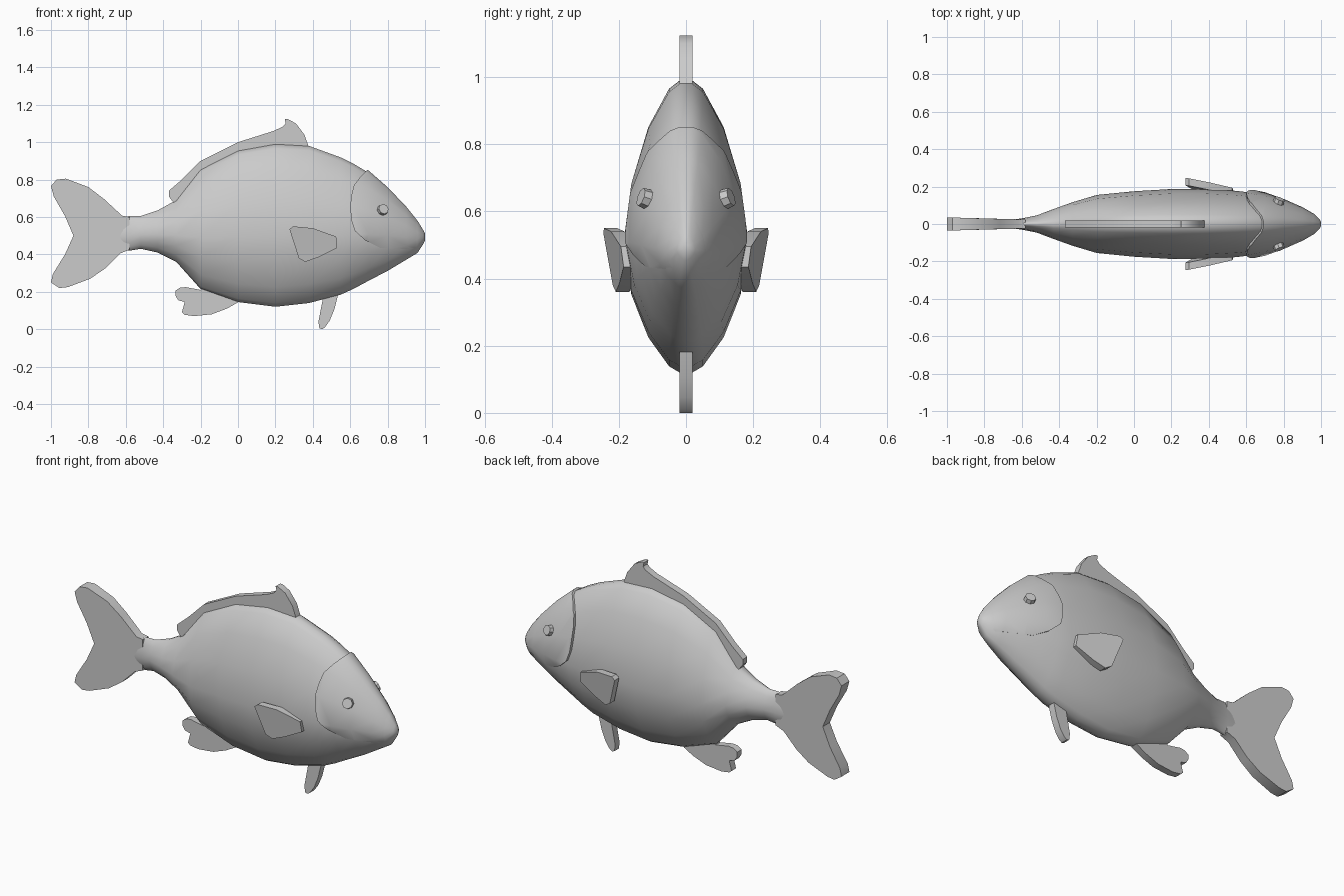
import bpy, bmesh, math
from mathutils import Vector

if "Cube" in bpy.data.objects:
    bpy.data.objects.remove(bpy.data.objects["Cube"])

# Body stations: x, top z, bottom z, half width
STATIONS = [(-.64, .59, .42, .024), (-.58, .605, .42, .034), (-.52, .605, .43, .046),
            (-.43, .635, .41, .08), (-.33, .69, .36, .116), (-.2, .855, .215, .155),
            (0, .955, .145, .175), (.2, .99, .12, .187), (.38, .98, .14, .187),
            (.55, .918, .185, .177), (.62, .883, .217, .168), (.7, .835, .26, .152),
            (.8, .752, .312, .125), (.9, .652, .372, .088), (.96, .58, .408, .056),
            (.99, .53, .455, .028), (1.0, .51, .475, .012)]
# Quarter cross-section, mirrored into a full ring
QUARTER = [(.1, 1), (.27, .95), (.6, .72), (.87, .38), (1, 0)]
RIGHT = QUARTER + [(y, -z) for y, z in QUARTER[-2::-1]]
RING = RIGHT + [(-y, z) for y, z in reversed(RIGHT)]


def finish(name, bm, angle=35):
    bmesh.ops.recalc_face_normals(bm, faces=bm.faces)
    me = bpy.data.meshes.new(name)
    bm.to_mesh(me)
    bm.free()
    ob = bpy.data.objects.new(name, me)
    bpy.context.collection.objects.link(ob)
    smooth(ob, angle)
    return ob


def smooth(ob, angle):
    bpy.ops.object.select_all(action='DESELECT')
    ob.select_set(True)
    bpy.context.view_layer.objects.active = ob
    if angle:
        bpy.ops.object.shade_smooth_by_angle(angle=math.radians(angle))


def loft(name, stations, swell=0):
    bm = bmesh.new()
    rings = []
    for x, top, bot, w in stations:
        mid = bot + .43 * (top - bot)
        ring = []
        for py, pz in RING:
            z = mid + pz * ((top - mid) if pz > 0 else (mid - bot))
            # Swelling fades out at the snout and under the jaw
            k = max(-.2, min(1, (.95 - x) / .25, (z - .43) / .08))
            z += .1 * swell * k * max(pz, 0)
            ring.append(bm.verts.new((x, py * w * (1 + swell * k), z)))
        rings.append(ring)
    n = len(RING)
    for a, b in zip(rings, rings[1:]):
        for i in range(n):
            bm.faces.new((a[i], a[(i + 1) % n], b[(i + 1) % n], b[i]))
    bm.faces.new(rings[0])
    bm.faces.new(rings[-1])
    return finish(name, bm, 40)


def plate(name, outline, inner, outer, angle=35):
    """Side-view outline between two y surfaces, each a function of x and z."""
    bm = bmesh.new()
    a = [bm.verts.new((x, inner(x, z), z)) for x, z in outline]
    b = [bm.verts.new((x, outer(x, z), z)) for x, z in outline]
    bm.faces.new(a)
    bm.faces.new(b)
    for i in range(len(a)):
        j = (i + 1) % len(a)
        bm.faces.new((a[i], a[j], b[j], b[i]))
    return finish(name, bm, angle)


def fin(name, outline, half=lambda x: .02):
    return plate(name, outline, lambda x, z: -half(x), lambda x, z: half(x))


loft("body", STATIONS)

# Raised head with curved gill edge
head = loft("head", STATIONS[8:], .12)
cutter = plate("head_cutter", [(.7, .86), (.655, .815), (.62, .77), (.605, .71), (.6, .65),
                               (.607, .58), (.625, .525), (.68, .475), (.76, .435),
                               (1.1, .42), (1.1, .95), (.72, .95)],
               lambda x, z: -.4, lambda x, z: .4, 0)
mod = head.modifiers.new("gill_cut", 'BOOLEAN')
mod.operation, mod.object, mod.solver = 'INTERSECT', cutter, 'EXACT'
smooth(head, 0)
# Cut before any smoothing modifier
bpy.ops.object.modifier_move_to_index(modifier="gill_cut", index=0)
bpy.ops.object.modifier_apply(modifier="gill_cut")
bpy.data.objects.remove(cutter)
smooth(head, 40)

# Fins on the centre line
fin("tail_fin", [(-.58, .6), (-.62, .607), (-.715, .695), (-.8, .76), (-.92, .805), (-.97, .8),
                 (-1, .765), (-.985, .71), (-.925, .605), (-.88, .5), (-.925, .4), (-.99, .295),
                 (-1, .25), (-.955, .22), (-.91, .225), (-.79, .27), (-.71, .325),
                 (-.63, .405), (-.58, .425)], lambda x: .025 + .03 * max(0, -.65 - x))
fin("dorsal_fin", [(-.34, .67), (-.37, .71), (-.37, .74), (-.3, .8), (-.2, .9), (0, 1.0),
                   (.19, 1.06), (.24, 1.083), (.255, 1.1), (.25, 1.123), (.265, 1.124),
                   (.31, 1.1), (.355, 1.04), (.38, .97), (.2, .92), (0, .88), (-.2, .78)])
fin("anal_fin", [(0, .143), (-.06, .11), (-.14, .08), (-.235, .07), (-.285, .077), (-.3, .09),
                 (-.285, .145), (-.32, .155), (-.335, .18), (-.335, .205), (-.31, .222),
                 (-.28, .225), (-.2, .21), (-.17, .26), (0, .2)])
fin("pelvic_fin", [(.535, .185), (.515, .105), (.49, .045), (.465, .01), (.45, 0), (.435, .005),
                   (.43, .04), (.455, .17), (.46, .19)])

# Paired pectoral fins and eyes
for side, s in (("left", 1), ("right", -1)):
    def skin(x, z):
        return .247 - .19 * (x - .28) - .12 * (.55 - z)
    plate(side + "_pectoral_fin", [(.275, .535), (.295, .55), (.4, .54), (.525, .495), (.53, .435),
                                   (.43, .385), (.36, .36), (.325, .38)],
          lambda x, z: s * (skin(x, z) - .04), lambda x, z: s * skin(x, z), 25)
    bm = bmesh.new()
    bmesh.ops.create_cone(bm, cap_ends=True, segments=8, radius1=.032, radius2=.028, depth=.04)
    normal = Vector((.4, s, .35))
    rot = normal.to_track_quat('Z', 'Y').to_matrix().to_4x4()
    bmesh.ops.transform(bm, matrix=rot, verts=bm.verts)
    bmesh.ops.translate(bm, vec=(.772, s * .117, .637), verts=bm.verts)
    finish(side + "_eye", bm, 30)
